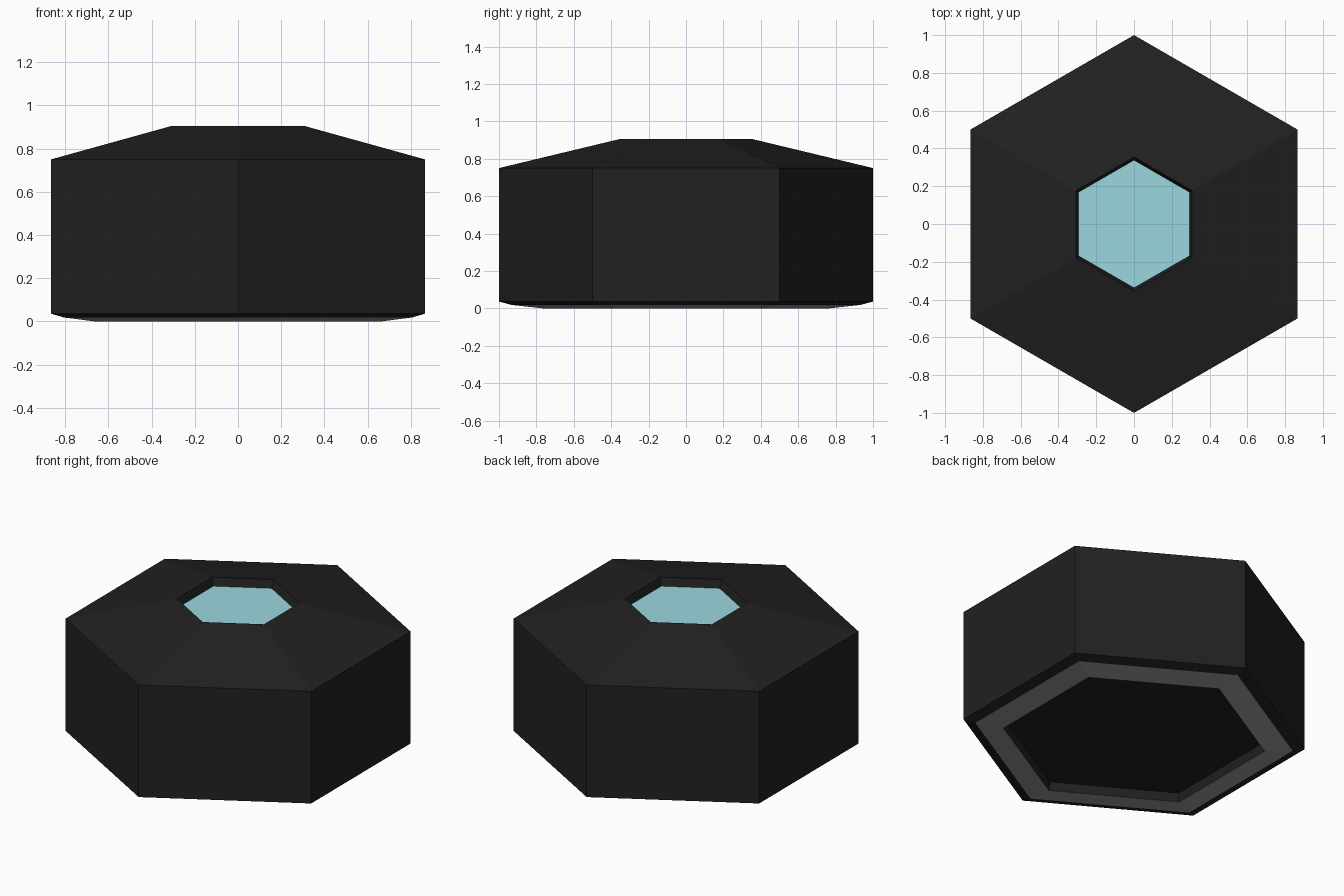
import bpy, bmesh, math

if "Cube" in bpy.data.objects:
    bpy.data.objects.remove(bpy.data.objects["Cube"])


def material(name, rgb):
    m = bpy.data.materials.new(name)
    m.diffuse_color = (*rgb, 1)
    m.use_nodes = True
    m.node_tree.nodes["Principled BSDF"].inputs["Base Color"].default_value = m.diffuse_color
    return m


def hex_part(name, profile, mat, cap_start=False, cap_end=False):
    """Sweep a (corner radius, z) profile around six flat sides."""
    bm = bmesh.new()
    rings = []
    for r, z in profile:
        angles = [math.radians(90 + 60 * i) for i in range(6)]
        rings.append([bm.verts.new((r * math.cos(a), r * math.sin(a), z)) for a in angles])
    for a, b in zip(rings, rings[1:]):
        for i in range(6):
            j = (i + 1) % 6
            bm.faces.new((a[i], a[j], b[j], b[i]))
    if cap_start:
        bm.faces.new(rings[0][::-1])
    if cap_end:
        bm.faces.new(rings[-1])
    mesh = bpy.data.meshes.new(name)
    bm.to_mesh(mesh)
    bm.free()
    mesh.materials.append(mat)
    obj = bpy.data.objects.new(name, mesh)
    bpy.context.collection.objects.link(obj)
    return obj


black = material("black_plastic", (0.015, 0.015, 0.015))
grey = material("grey_rubber", (0.32, 0.32, 0.32))
cyan = material("pale_cyan", (0.33, 0.68, 0.74))

# Housing: underside lip, walls, sloped top and the window recess
hex_part("housing", [(0.93, 0.018), (1.0, 0.036), (1.0, 0.75),
                     (0.355, 0.905), (0.338, 0.855)], black)

# Sloped foot ring around the base
hex_part("foot_ring", [(0.765, 0.0), (0.93, 0.018)], grey)

# Recessed base plate, with its walls running down to the foot ring
hex_part("base_plate", [(0.75, 0.05), (0.765, 0.0)], black, cap_start=True)

# Window set into the top
hex_part("window", [(0.338, 0.855)], cyan, cap_end=True)
